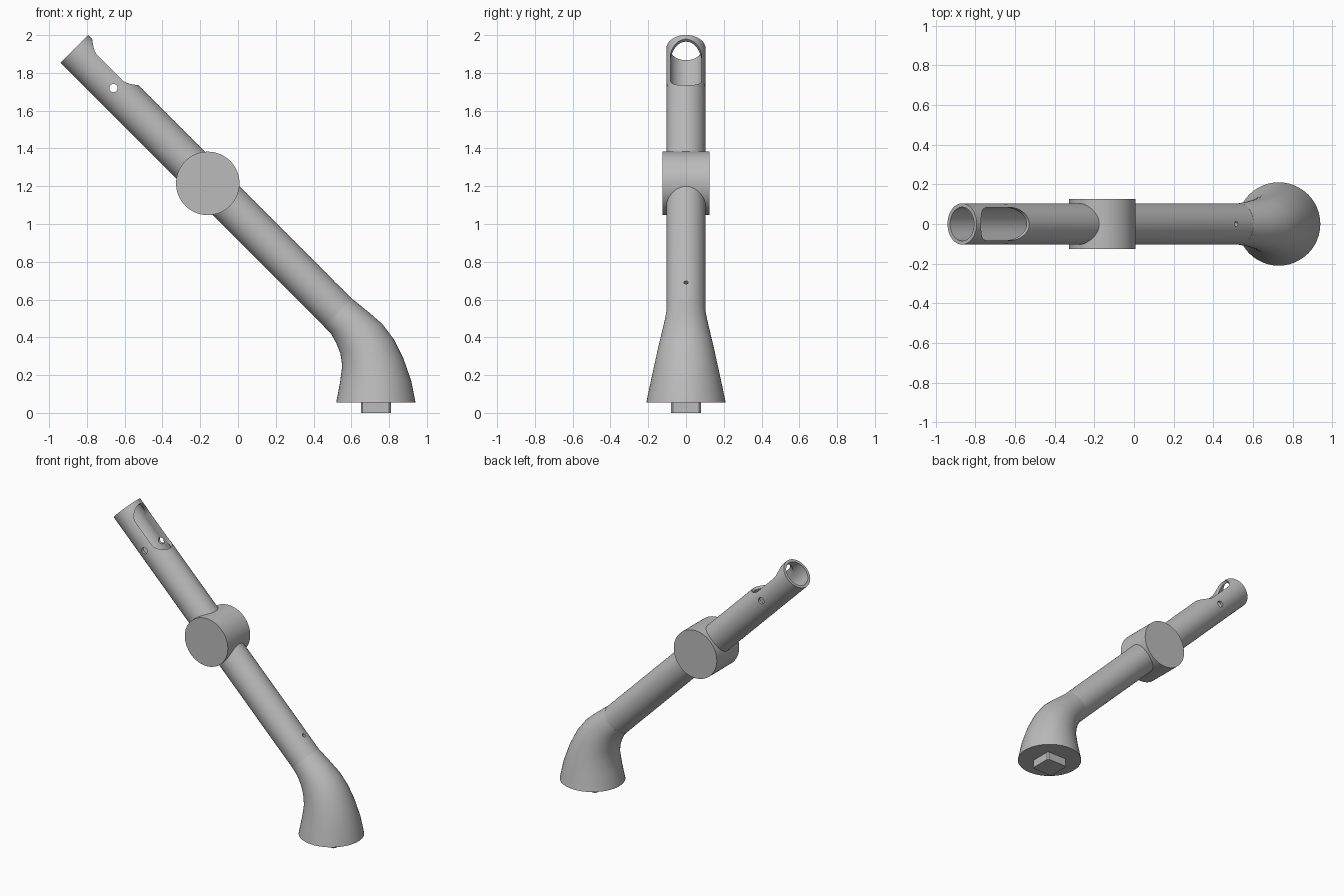
import bpy, bmesh
from math import pi, cos, sin, radians
from mathutils import Matrix, Vector

cube = bpy.data.objects.get("Cube")
if cube:
    bpy.data.objects.remove(cube, do_unlink=True)

grey = bpy.data.materials.new("plain grey")
grey.use_nodes = True
grey.diffuse_color = (0.5, 0.5, 0.5, 1)
grey.node_tree.nodes["Principled BSDF"].inputs["Base Color"].default_value = (0.5, 0.5, 0.5, 1)

# Arm frame: local z runs up the tube, local x points out of its upper side
ARM = Matrix.Translation((0.53, 0, 0.53)) @ Matrix.Rotation(radians(-45), 4, 'Y')
TUBE_R, BORE_R, SLOT_R, TUBE_LEN = 0.104, 0.085, 0.083, 1.976


def finish(name, bm, matrix=Matrix()):
    bmesh.ops.recalc_face_normals(bm, faces=bm.faces)
    mesh = bpy.data.meshes.new(name)
    bm.to_mesh(mesh)
    bm.free()
    mesh.transform(matrix)
    mesh.materials.append(grey)
    obj = bpy.data.objects.new(name, mesh)
    bpy.context.collection.objects.link(obj)
    return obj


def activate(obj):
    bpy.ops.object.select_all(action='DESELECT')
    obj.select_set(True)
    bpy.context.view_layer.objects.active = obj


def smooth(obj):
    activate(obj)
    bpy.ops.object.shade_smooth_by_angle(angle=radians(35))


def loft(name, rings, matrix=Matrix()):
    """Skin a list of equal-length point rings and cap both ends."""
    bm = bmesh.new()
    loops = [[bm.verts.new(p) for p in ring] for ring in rings]
    n = len(loops[0])
    for a, b in zip(loops, loops[1:]):
        for i in range(n):
            j = (i + 1) % n
            bm.faces.new((a[i], a[j], b[j], b[i]))
    bm.faces.new(loops[0])
    bm.faces.new(loops[-1])
    return finish(name, bm, matrix)


def cylinder(name, r, start, end, matrix, segs=48):
    ring = [(r * cos(2 * pi * i / segs), r * sin(2 * pi * i / segs)) for i in range(segs)]
    return loft(name, [[(x, y, z) for x, y in ring] for z in (start, end)], matrix)


def cut(obj, cutter):
    cutter.hide_render = True
    activate(obj)
    mod = obj.modifiers.new("cut", 'BOOLEAN')
    mod.operation, mod.solver, mod.object = 'DIFFERENCE', 'EXACT', cutter
    bpy.ops.object.modifier_apply(modifier=mod.name)
    bpy.data.objects.remove(cutter, do_unlink=True)


# Arm tube with an open bore at the top
tube = cylinder("arm_tube", TUBE_R, 0, TUBE_LEN, ARM)
cut(tube, cylinder("bore_cutter", BORE_R, 1.4, TUBE_LEN + 0.1, ARM))

# Rounded slot in the upper side of the tube
lo, hi = 1.60 + SLOT_R, 1.945 - SLOT_R
stadium = []
for centre, base in ((hi, 0), (lo, pi)):
    for k in range(17):
        a = base + pi * k / 16
        stadium.append((SLOT_R * cos(a), centre + SLOT_R * sin(a)))
cut(tube, loft("slot_cutter", [[(n, y, u) for y, u in stadium] for n in (0, 0.2)], ARM))

# Cross pin hole through the sides, and a small blind hole near the elbow
side = ARM @ Matrix.Translation((0, 0, 1.682)) @ Matrix.Rotation(pi / 2, 4, 'X')
cut(tube, cylinder("pin_hole_cutter", 0.022, -0.3, 0.3, side, 24))
up = ARM @ Matrix.Translation((0, 0, 0.124)) @ Matrix.Rotation(pi / 2, 4, 'Y')
cut(tube, cylinder("small_hole_cutter", 0.012, 0.03, 0.2, up, 16))
smooth(tube)

# Round hub across the middle of the arm
hub = Matrix.Translation((-0.16, 0, 1.215)) @ Matrix.Rotation(pi / 2, 4, 'X')
smooth(cylinder("hub", 0.168, -0.125, 0.125, hub, 64))

# Flared elbow: inner point, outer point (x, z) and half width of each section
sections = [
    ((0.52, 0.055), (0.94, 0.055), 0.21),
    ((0.54, 0.16), (0.917, 0.17), 0.187),
    ((0.552, 0.25), (0.875, 0.29), 0.164),
    ((0.542, 0.315), (0.825, 0.39), 0.146),
    ((0.52, 0.37), (0.765, 0.47), 0.129),
    ((0.492, 0.42), (0.69, 0.535), 0.115),
    ((0.456, 0.456), (0.604, 0.604), 0.104),
]
rings = []
for inner, outer, half in sections:
    a, b = Vector((inner[0], 0, inner[1])), Vector((outer[0], 0, outer[1]))
    mid, arm = (a + b) / 2, (b - a) / 2
    rings.append([mid + arm * cos(2 * pi * i / 48) + Vector((0, half * sin(2 * pi * i / 48), 0))
                  for i in range(48)])
smooth(loft("flared_elbow", rings))

# Square peg under the base with slightly cut corners
bm = bmesh.new()
bmesh.ops.create_cube(bm, size=1, matrix=Matrix.Translation((0.73, 0, 0.035))
                      @ Matrix.Diagonal((0.16, 0.16, 0.07, 1)))
upright = [e for e in bm.edges if abs(e.verts[0].co.z - e.verts[1].co.z) > 0.01]
bmesh.ops.bevel(bm, geom=upright, offset=0.01, segments=1, affect='EDGES')
finish("square_peg", bm)
